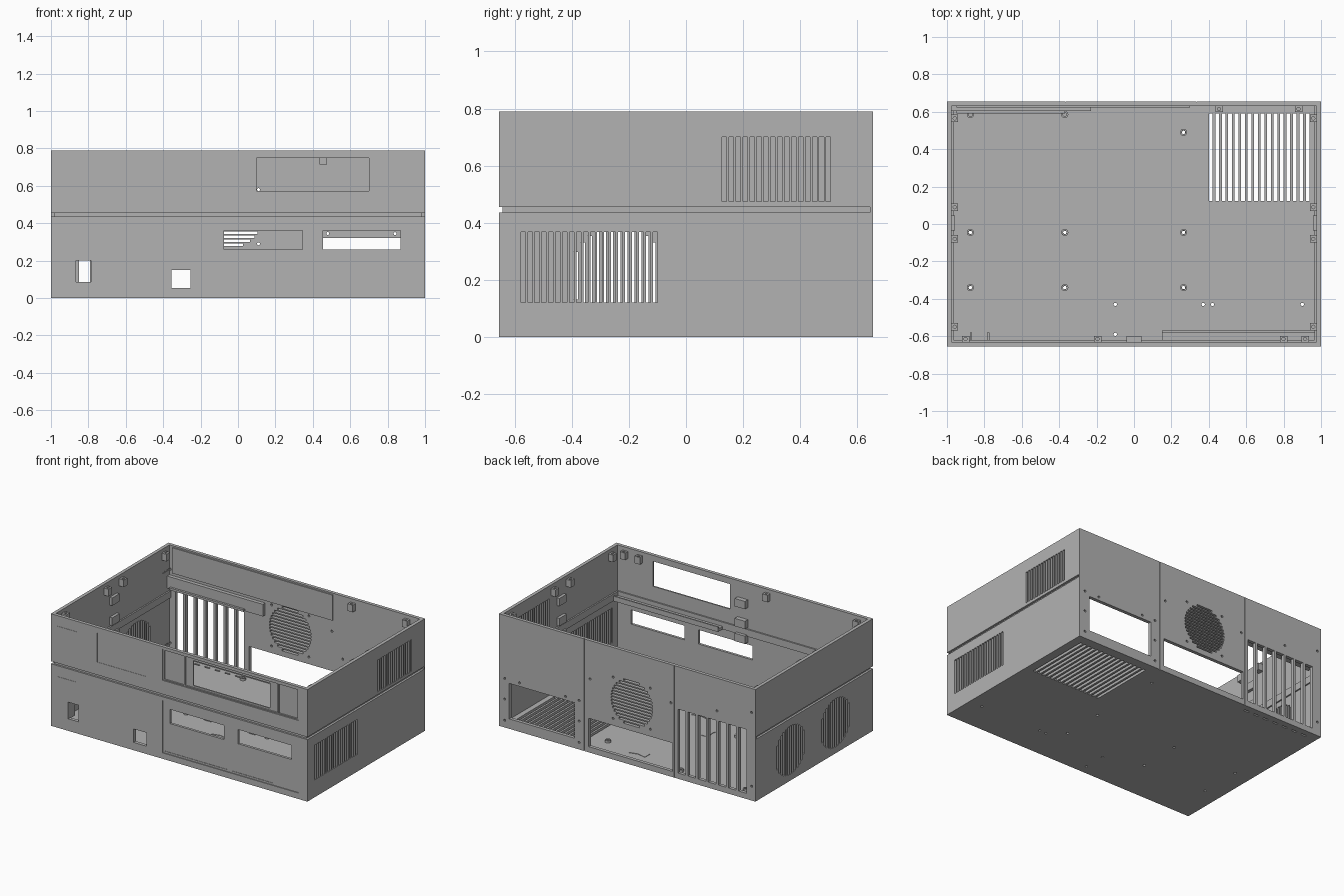
import bpy, bmesh, math
from mathutils import Matrix

if "Cube" in bpy.data.objects:
    bpy.data.objects.remove(bpy.data.objects["Cube"])

grey = bpy.data.materials.new("case_grey")
grey.diffuse_color = (0.45, 0.45, 0.45, 1)
grey.use_nodes = True
grey.node_tree.nodes["Principled BSDF"].inputs["Base Color"].default_value = grey.diffuse_color


def add_box(bm, x0, x1, y0, y1, z0, z1):
    m = Matrix.Translation(((x0 + x1) / 2, (y0 + y1) / 2, (z0 + z1) / 2)) @ \
        Matrix.Diagonal((x1 - x0, y1 - y0, z1 - z0, 1))
    bmesh.ops.create_cube(bm, size=1, matrix=m)


def add_cyl(bm, x, y, z, r, depth, axis='Z', sides=16):
    rot = {'Z': Matrix(), 'Y': Matrix.Rotation(math.pi / 2, 4, 'X')}[axis]
    bmesh.ops.create_cone(bm, cap_ends=True, segments=sides, radius1=r, radius2=r,
                          depth=depth, matrix=Matrix.Translation((x, y, z)) @ rot)


def make(name, bm):
    me = bpy.data.meshes.new(name)
    bm.to_mesh(me)
    bm.free()
    ob = bpy.data.objects.new(name, me)
    bpy.context.collection.objects.link(ob)
    me.materials.append(grey)
    return ob


def boxes(name, items):
    bm = bmesh.new()
    for b in items:
        add_box(bm, *b)
    return make(name, bm)


def cut(ob, cutter):
    cutter.hide_render = True
    mod = ob.modifiers.new("cut", 'BOOLEAN')
    mod.operation, mod.solver, mod.object = 'DIFFERENCE', 'EXACT', cutter
    bpy.context.view_layer.objects.active = ob
    bpy.ops.object.modifier_apply(modifier=mod.name)
    bpy.data.objects.remove(cutter)


W, D, H, T = 1.0, 0.655, 0.79, 0.024
F = -D  # front face

# open-topped shell, with the seam groove around the front and sides
shell = boxes("case_shell", [(-W, W, -D, D, 0, H)])
cut(shell, boxes("cavity", [(-W + T, W - T, -D + T, D - T, 0.02, H + 0.1)]))
cut(shell, boxes("side_groove", [(s * 1.0 - 0.015, s * 1.0 + 0.015, -0.7, D - 0.012, 0.437, 0.455)
                                 for s in (-1, 1)]))


def front(x0, x1, z0, z1, d):
    return (x0, x1, F - 0.1, F + d, z0, z1)


# front bezel: seam, recessed drive fields, blank plates
cut(shell, boxes("front_recess", [
    front(-1.1, 1.1, 0.437, 0.455, 0.013), front(-0.13, 0.93, 0.553, 0.775, 0.006),
    front(-0.13, 0.93, 0.042, 0.41, 0.006), front(-0.64, -0.264, 0.545, 0.75, 0.002),
    front(-0.95, -0.80, 0.715, 0.72, 0.002), front(-0.95, -0.80, 0.36, 0.365, 0.002)]))
cut(shell, boxes("inner_recess", [
    front(-0.12, 0.035, 0.56, 0.765, 0.014), front(0.045, 0.762, 0.56, 0.765, 0.014),
    front(0.772, 0.92, 0.56, 0.765, 0.014),
    front(-0.12, 0.37, 0.055, 0.13, 0.009), front(0.41, 0.73, 0.055, 0.15, 0.009)]))

# every opening that goes right through a wall
bm = bmesh.new()
for x0, x1, z0, z1 in ((0.10, 0.70, 0.572, 0.748), (-0.075, 0.345, 0.26, 0.36),
                       (0.455, 0.87, 0.26, 0.36), (-0.865, -0.785, 0.085, 0.202),
                       (-0.355, -0.255, 0.055, 0.15)):
    add_box(bm, x0, x1, F - 0.1, F + 0.06, z0, z1)
# back: power supply, connector opening, card slots
for x0, x1, z0, z1 in ((0.41, 0.92, 0.07, 0.32), (-0.355, 0.30, 0.04, 0.24)):
    add_box(bm, x0, x1, D - 0.06, D + 0.1, z0, z1)
for i in range(7):
    c = -0.425 - 0.079 * i
    add_box(bm, c - 0.03, c + 0.03, D - 0.06, D + 0.1, 0.04, 0.49)
# round back fan grille with horizontal slots
for i in range(-7, 8):
    h = math.sqrt(0.163 ** 2 - (0.0215 * i) ** 2)
    z = 0.435 + 0.0215 * i
    add_box(bm, -0.035 - h, -0.035 + h, D - 0.06, D + 0.1, z - 0.0065, z + 0.0065)
# two round grilles on the left with vertical slots
for cy in (0.265, -0.238):
    for i in range(-6, 7):
        h = math.sqrt(0.17 ** 2 - (0.0247 * i) ** 2)
        y = cy + 0.0247 * i
        add_box(bm, -1.1, -0.95, y - 0.008, y + 0.008, 0.215 - h, 0.215 + h)
# rectangular vents on the right side
for n, y0, z0, z1 in ((20, -0.57, 0.122, 0.368), (16, 0.134, 0.475, 0.70)):
    for i in range(n):
        y = y0 + 0.0243 * i
        add_box(bm, 0.95, 1.1, y - 0.008, y + 0.008, z0, z1)
# floor vent and bracket tab slots
for i in range(16):
    x = 0.41 + 0.0346 * i
    add_box(bm, x - 0.010, x + 0.010, 0.122, 0.59, -0.1, 0.1)
for i in range(7):
    x = -0.425 - 0.079 * i
    add_box(bm, x - 0.02, x + 0.02, 0.598, 0.61, -0.1, 0.1)
# mounting holes
STANDOFFS = [(x, y) for x in (-0.875, -0.37) for y in (0.585, -0.045, -0.34)] + \
            [(0.265, y) for y in (0.49, -0.045, -0.34)]
for x, y in STANDOFFS:
    if y != 0.585:
        add_cyl(bm, x, y, 0, 0.009, 0.2)
for x, y in ((-0.1, -0.43), (0.37, -0.43), (0.42, -0.43), (0.9, -0.43), (-0.1, -0.59)):
    add_cyl(bm, x, y, 0, 0.009, 0.2, sides=10)
for x, z in [(x, z) for x in (-0.18, 0.11) for z in (0.29, 0.58)] + \
            [(x, z) for x in (0.375, 0.955) for z in (0.05, 0.2, 0.345)] + \
            [(0.48, 0.345), (0.84, 0.345), (-0.34, 0.52), (0.29, 0.52), (-0.7, 0.56),
             (-0.97, 0.62), (-0.97, 0.1)]:
    add_cyl(bm, x, D, z, 0.008, 0.2, 'Y', 10)
cut(shell, make("openings", bm))

# thin joints between the three back panels
cut(shell, boxes("back_seams", [(x - 0.002, x + 0.002, D - 0.004, D + 0.1, -0.1, 1)
                                for x in (-0.368, 0.335)]))

# standoffs: hollow rings on the floor
bm = bmesh.new()
for x, y in STANDOFFS:
    add_cyl(bm, x, y, 0.026, 0.019, 0.02)
standoffs = make("standoffs", bm)
bm = bmesh.new()
for x, y in STANDOFFS:
    add_cyl(bm, x, y, 0.03, 0.010, 0.1)
cut(standoffs, make("standoff_holes", bm))

# bow-tie joint keys set into the floor
bm = bmesh.new()
KEYS = [(0, y, 0) for y in (0.52, 0.22, -0.18, -0.49)] + \
       [(x, 0.005, 1) for x in (-0.72, -0.195, 0.15, 0.535, 0.83)]
for cx, cy, turned in KEYS:
    pts = [(-0.063, -0.028), (0, -0.013), (0.063, -0.028), (0.063, 0.028), (0, 0.013), (-0.063, 0.028)]
    vs = [bm.verts.new((cx + (-b if turned else a), cy + (a if turned else b), 0.019)) for a, b in pts]
    r = bmesh.ops.extrude_face_region(bm, geom=[bm.faces.new(vs)])
    bmesh.ops.translate(bm, vec=(0, 0, 0.004),
                        verts=[v for v in r["geom"] if isinstance(v, bmesh.types.BMVert)])
bmesh.ops.recalc_face_normals(bm, faces=bm.faces)
make("joint_keys", bm)

# screw tabs along the rim, and stacked catches halfway along the walls
X, Y = W - T, D - T
tabs, catches = [], []
for s in (-1, 1):
    xs = sorted((s * X, s * (X - 0.036)))
    tabs += [(*xs, y - 0.02, y + 0.02, 0.715, 0.765) for y in (0.565, 0.09, -0.08, -0.55)]
    catches += [(*sorted((s * X, s * (X - 0.02))), -0.035, 0.045, z, z + 0.055)
                for z in (0.375, 0.48, 0.62)]
tabs += [(x - 0.02, x + 0.02, -Y, -Y + 0.032, 0.715, 0.765) for x in (-0.9, -0.195, 0.8, 0.915)]
tabs += [(x - 0.02, x + 0.02, Y - 0.032, Y, 0.715, 0.765) for x in (0.455, 0.88)]
catches += [(-0.04, 0.04, -Y, -Y + 0.032, z, z + 0.055) for z in (0.375, 0.48, 0.62)]
rim_tabs = boxes("rim_tabs", tabs)
bm = bmesh.new()
for t in tabs:
    add_cyl(bm, (t[0] + t[1]) / 2, (t[2] + t[3]) / 2, 0.76, 0.009, 0.06, sides=12)
cut(rim_tabs, make("tab_holes", bm))
boxes("wall_catches", catches)

# lip inside the seam, drive ledge, card bracket rail and switch guide
boxes("seam_lip", [(-X, -X + 0.01, -Y, Y, 0.42, 0.47), (X - 0.01, X, -Y, Y, 0.42, 0.47),
                   (-X + 0.01, X - 0.01, -Y, -Y + 0.01, 0.42, 0.47)])
boxes("drive_ledge", [(0.15, X, -Y, -0.57, 0.42, 0.44), (0.15, X, -0.58, -0.57, 0.44, 0.455)])
boxes("card_bracket_rail", [(-X, -0.23, 0.605, Y, 0.495, 0.58),
                            (-0.95, -0.37, 0.59, 0.605, 0.495, 0.51)])
boxes("back_rim_strip", [(-0.95, 0.30, Y - 0.008, Y, 0.60, 0.78)])
boxes("switch_guide", [(x, x + 0.012, -Y, -Y + 0.05, 0.08, 0.207) for x in (-0.877, -0.785)])
